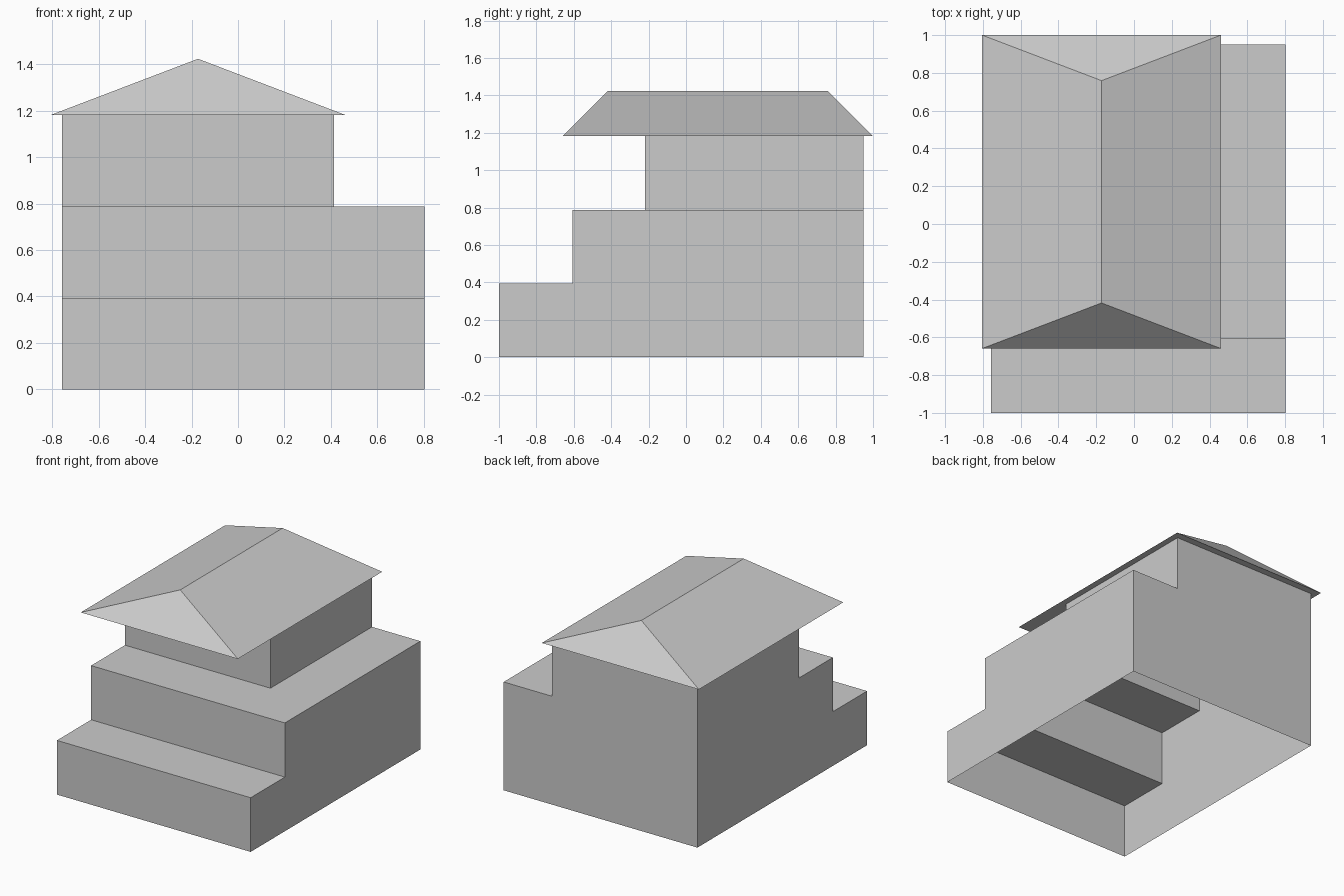
import bpy
import bmesh

cube = bpy.data.objects.get("Cube")
if cube:
    bpy.data.objects.remove(cube, do_unlink=True)

grey = bpy.data.materials.new("light_grey")
grey.use_nodes = True
colour = (0.6, 0.6, 0.6, 1)
grey.diffuse_color = colour
grey.node_tree.nodes["Principled BSDF"].inputs["Base Color"].default_value = colour


def finish(name, bm):
    bmesh.ops.remove_doubles(bm, verts=bm.verts, dist=0.0005)
    bmesh.ops.recalc_face_normals(bm, faces=bm.faces)
    mesh = bpy.data.meshes.new(name)
    bm.to_mesh(mesh)
    bm.free()
    mesh.materials.append(grey)
    obj = bpy.data.objects.new(name, mesh)
    bpy.context.collection.objects.link(obj)
    return obj


def face(bm, *points):
    return bm.faces.new([bm.verts.new(p) for p in points])


# Plan of the terraced house: column and row lines with storey counts
STOREY = 0.394
EAVES = 3 * STOREY
xs = (-0.757, 0.414, 0.802)
ys = (-1.0, -0.607, -0.218, 0.95)
storeys = ((1, 1), (2, 2), (3, 2))


def level(row, col):
    inside = 0 <= row < len(storeys) and 0 <= col < len(storeys[0])
    return storeys[row][col] if inside else 0


# Terraced walls: a thin shell, open underneath and below the roof
bm = bmesh.new()
for r in range(len(storeys)):
    for c in range(len(storeys[0])):
        x0, x1, y0, y1 = xs[c], xs[c + 1], ys[r], ys[r + 1]
        top = level(r, c)
        if top < 3:
            z = top * STOREY
            face(bm, (x0, y0, z), (x1, y0, z), (x1, y1, z), (x0, y1, z))
        sides = ((r - 1, c, x0, y0, x1, y0), (r, c + 1, x1, y0, x1, y1),
                 (r + 1, c, x1, y1, x0, y1), (r, c - 1, x0, y1, x0, y0))
        for nr, nc, ax, ay, bx, by in sides:
            for s in range(level(nr, nc), top):
                lo, hi = s * STOREY, (s + 1) * STOREY
                face(bm, (ax, ay, lo), (bx, by, lo), (bx, by, hi), (ax, ay, hi))
bmesh.ops.remove_doubles(bm, verts=bm.verts, dist=0.0005)
bmesh.ops.dissolve_limit(bm, angle_limit=0.01, verts=bm.verts, edges=bm.edges)
finish("terraced_walls", bm)

# Hipped roof with a flat soffit
left, right, front, back = -0.804, 0.46, -0.659, 1.0
ridge_x, ridge_z, hip = (left + right) / 2, 1.423, 0.241
a, b = (left, front, EAVES), (right, front, EAVES)
c, d = (right, back, EAVES), (left, back, EAVES)
e, f = (ridge_x, front + hip, ridge_z), (ridge_x, back - hip, ridge_z)
bm = bmesh.new()
for points in ((a, b, e), (b, c, f, e), (c, d, f), (d, a, e, f), (d, c, b, a)):
    face(bm, *points)
finish("hipped_roof", bm)
